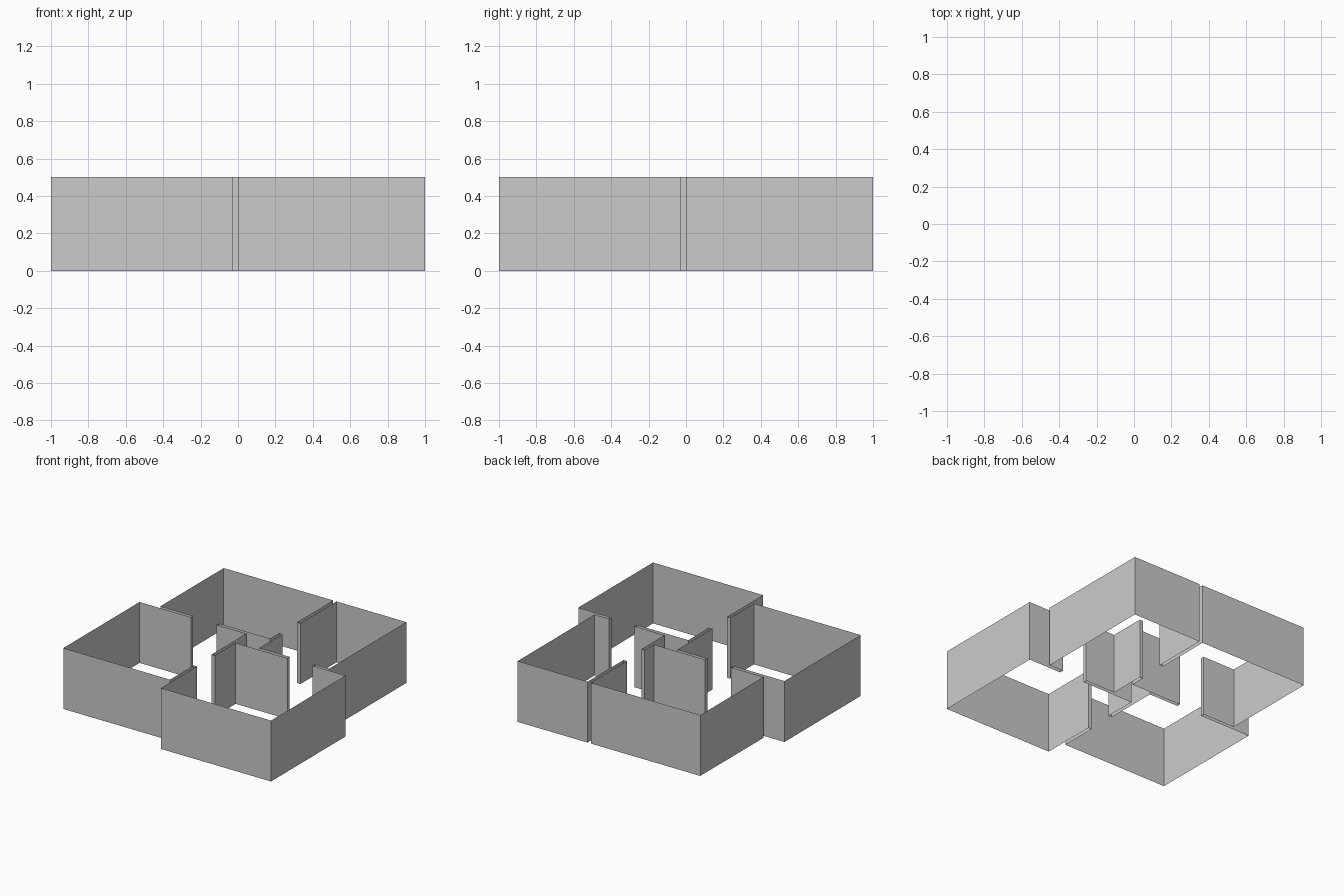
import bpy

if "Cube" in bpy.data.objects:
    bpy.data.objects.remove(bpy.data.objects["Cube"])

HEIGHT = 0.5
T = 0.03            # gap between the two sheets of a partition
BX = 0.165          # partition line between the two back rooms
LY = 0.15           # partition line between the two left rooms
D0, D1 = 0.30, 0.533  # door opening limits
E0, E1 = 0.47, 0.70   # right-hand door opening limits


def wall_loop(name, points):
    """Closed plan outline raised into upright single-sheet walls."""
    n = len(points)
    verts = [(x, y, z) for z in (0, HEIGHT) for x, y in points]
    faces = [(i, (i + 1) % n, (i + 1) % n + n, i + n) for i in range(n)]
    mesh = bpy.data.meshes.new(name)
    mesh.from_pydata(verts, [], faces)
    obj = bpy.data.objects.new(name, mesh)
    bpy.context.collection.objects.link(obj)
    return obj


# Outer walls of the four rooms, joined across the door jambs
front_right = [(0, -D1), (0, -1), (1, -1), (1, -T), (E1, -T)]
back_right = [(E1, 0), (0.83, 0), (0.83, 1), (BX + T, 1), (BX + T, D1)]
back_left = [(BX, D1), (BX, 1), (-0.83, 1), (-0.83, LY + T), (-D1, LY + T)]
front_left = [(-D1, LY), (-1, LY), (-1, -0.84), (-T, -0.84), (-T, -D1)]
wall_loop("outer_room_walls", front_right + back_right + back_left + front_left)

# Central core: the inner corner of each room, joined by door jambs
wall_loop("central_core_walls", [
    (0, -D0), (0, -T), (E0, -T),
    (E0, 0), (BX + T, 0), (BX + T, D0),
    (BX, D0), (BX, LY + T), (-D0, LY + T),
    (-D0, LY), (-T, LY), (-T, -D0),
])
